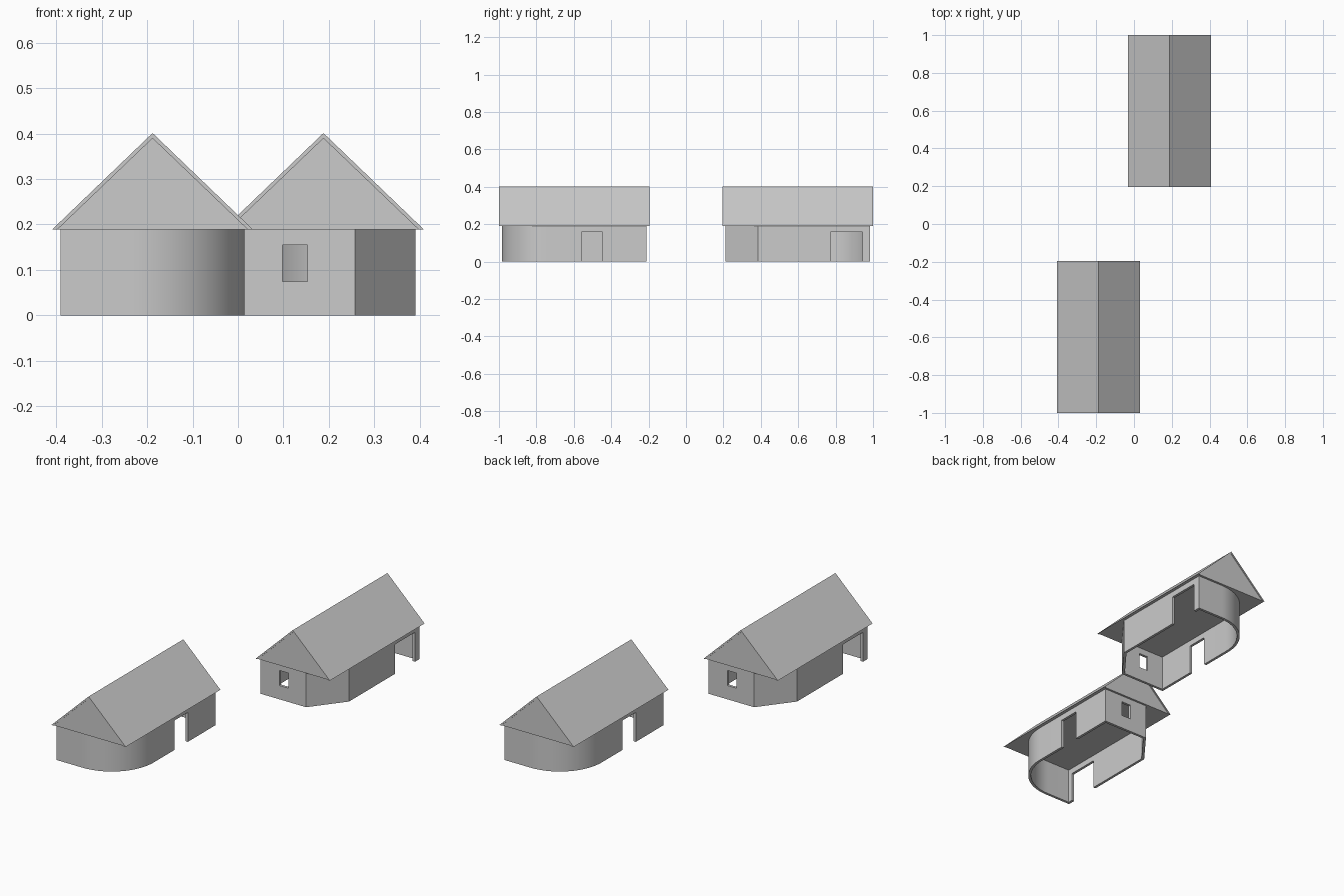
import bpy, math

if "Cube" in bpy.data.objects:
    bpy.data.objects.remove(bpy.data.objects["Cube"])

CX = -0.188                      # ridge line of the first house
X0, X1 = -0.391, 0.0143          # wall extents
Y0, Y1 = -0.984, -0.211
WALL_H, WALL_T = 0.189, 0.014
R = 0.25                         # rounded corner radius


def make(name, verts, faces):
    me = bpy.data.meshes.new(name)
    me.from_pydata(verts, [], faces)
    ob = bpy.data.objects.new(name, me)
    bpy.context.collection.objects.link(ob)
    return ob


def prism(name, profile, y0, y1):
    """Extrude an xz profile along y."""
    n = len(profile)
    verts = [(x, y, z) for y in (y0, y1) for x, z in profile]
    faces = [tuple(range(n)), tuple(reversed(range(n, 2 * n)))]
    faces += [(i, i + n, (i + 1) % n + n, (i + 1) % n) for i in range(n)]
    return make(name, verts, faces)


def box(name, x0, x1, y0, y1, z0, z1):
    return prism(name, [(x0, z0), (x1, z0), (x1, z1), (x0, z1)], y0, y1)


def activate(ob):
    bpy.ops.object.select_all(action='DESELECT')
    ob.select_set(True)
    bpy.context.view_layer.objects.active = ob


# Walls: one rounded corner, one chamfered corner
plan = [(X0, Y0)]
for i in range(25):
    a = math.radians(-90 + 90 * i / 24)
    plan.append((X1 - R + R * math.cos(a), Y0 + R + R * math.sin(a)))
plan += [(X1, Y1), (-0.257, Y1), (X0, -0.385)]
n = len(plan)
walls = make("walls", [(x, y, z) for z in (0, WALL_H) for x, y in plan],
             [(i, (i + 1) % n, (i + 1) % n + n, i + n) for i in range(n)])
sol = walls.modifiers.new("thickness", 'SOLIDIFY')
sol.thickness, sol.offset, sol.use_even_offset = WALL_T, -1, True

# Openings: side door, wide side door, end window
cutters = [
    box("door_cutter", X1 - 0.05, X1 + 0.05, -0.559, -0.446, -0.05, 0.158),
    box("wide_door_cutter", X0 - 0.05, X0 + 0.05, -0.944, -0.773, -0.05, 0.158),
    box("window_cutter", -0.153, -0.098, Y1 - 0.05, Y1 + 0.05, 0.074, 0.155),
]
for c in cutters:
    c.hide_render = True
    m = walls.modifiers.new(c.name, 'BOOLEAN')
    m.object, m.operation, m.solver = c, 'DIFFERENCE', 'EXACT'
activate(walls)
for m in list(walls.modifiers):
    bpy.ops.object.modifier_apply(modifier=m.name)
for c in cutters:
    bpy.data.objects.remove(c)
bpy.ops.object.shade_smooth_by_angle(angle=math.radians(20))

# Roof: sloping slabs over a closed gable block with a flat ceiling
W, TOP, D = 0.2208, 0.401, 0.0115
roof = prism("roof", [(CX - W, WALL_H), (CX - W + D, WALL_H), (CX, TOP - D),
                      (CX + W - D, WALL_H), (CX + W, WALL_H), (CX, TOP)],
             -1.0, -0.196)
gable = prism("gable", [(CX - W + D, WALL_H), (CX + W - D, WALL_H), (CX, TOP - D)],
              -0.996, -0.2)

# Second house: half turn about the centre
for ob in (walls, roof, gable):
    other = ob.copy()
    other.name = "second_" + ob.name
    other.rotation_euler.z = math.pi
    bpy.context.collection.objects.link(other)
